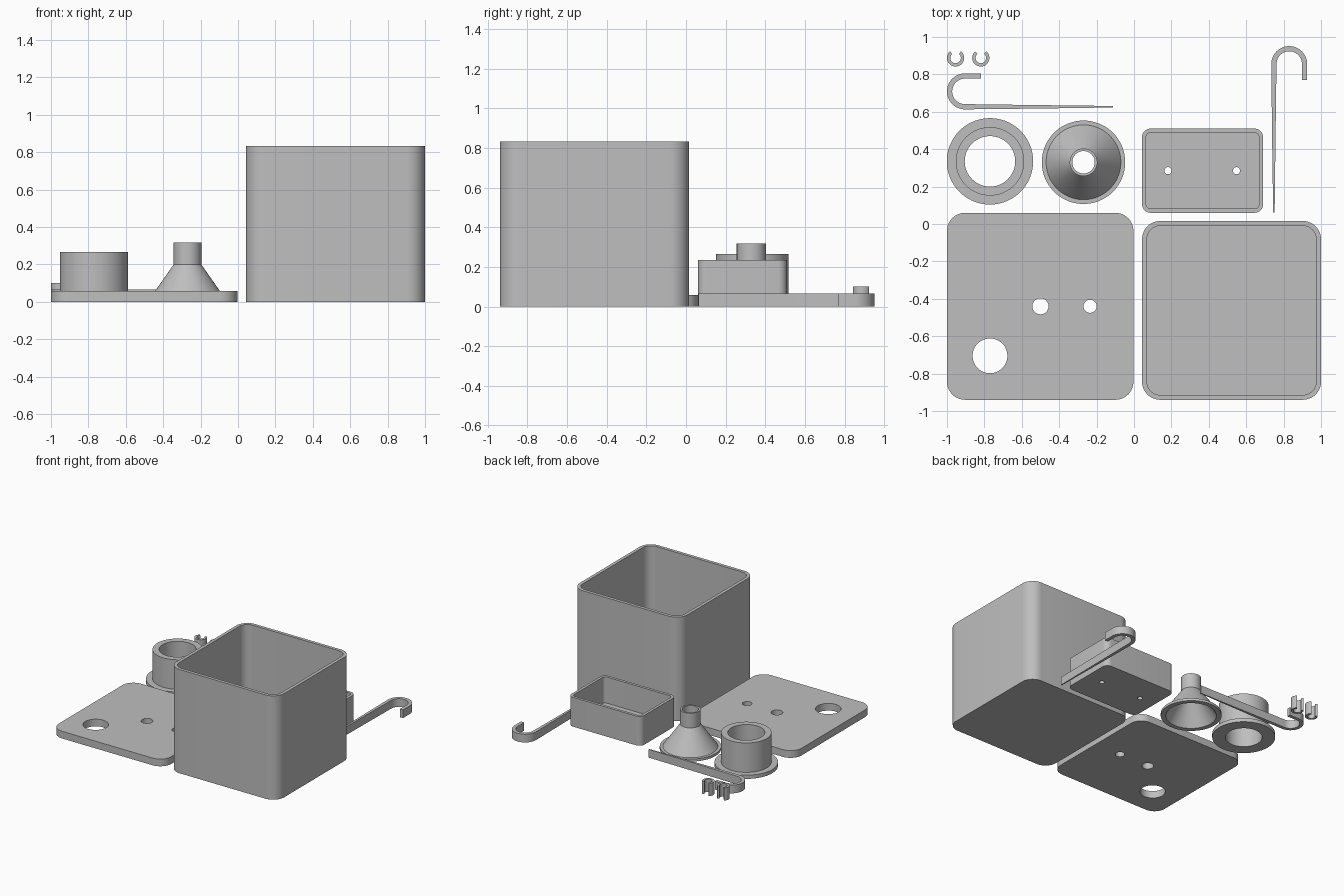
import bpy, bmesh, math
from mathutils import Vector

if "Cube" in bpy.data.objects:
    bpy.data.objects.remove(bpy.data.objects["Cube"])

grey = bpy.data.materials.new("plain grey")
grey.diffuse_color = (0.52, 0.52, 0.52, 1)
grey.use_nodes = True
grey.node_tree.nodes["Principled BSDF"].inputs["Base Color"].default_value = grey.diffuse_color


def finish(bm, name):
    bmesh.ops.recalc_face_normals(bm, faces=bm.faces)
    me = bpy.data.meshes.new(name)
    bm.to_mesh(me)
    bm.free()
    me.materials.append(grey)
    ob = bpy.data.objects.new(name, me)
    bpy.context.collection.objects.link(ob)
    return ob


def smooth(ob):
    bpy.ops.object.select_all(action='DESELECT')
    ob.select_set(True)
    bpy.context.view_layer.objects.active = ob
    bpy.ops.object.shade_smooth_by_angle(angle=math.radians(30))


def prism(name, outline, z0, z1):
    """Extrude a flat outline upward."""
    bm = bmesh.new()
    low = [bm.verts.new((x, y, z0)) for x, y in outline]
    high = [bm.verts.new((x, y, z1)) for x, y in outline]
    bm.faces.new(low[::-1])
    bm.faces.new(high)
    n = len(low)
    for i in range(n):
        j = (i + 1) % n
        bm.faces.new((low[i], low[j], high[j], high[i]))
    return finish(bm, name)


def arc(cx, cy, r, a0, a1, n):
    return [(cx + r * math.cos(math.radians(a0 + (a1 - a0) * i / n)),
             cy + r * math.sin(math.radians(a0 + (a1 - a0) * i / n)))
            for i in range(n + 1)]


def rounded(x0, x1, y0, y1, r):
    corners = [(x1 - r, y1 - r), (x0 + r, y1 - r), (x0 + r, y0 + r), (x1 - r, y0 + r)]
    return [p for k, (cx, cy) in enumerate(corners)
            for p in arc(cx, cy, r, 90 * k, 90 * k + 90, 10)]


def cut(ob, cutters):
    """Subtract the cutters and bake the result."""
    for c in cutters:
        c.hide_render = True
        m = ob.modifiers.new("cut", 'BOOLEAN')
        m.operation, m.solver, m.object = 'DIFFERENCE', 'EXACT', c
    dg = bpy.context.evaluated_depsgraph_get()
    me = bpy.data.meshes.new_from_object(ob.evaluated_get(dg))
    ob.modifiers.clear()
    ob.data = me
    for c in cutters:
        bpy.data.objects.remove(c)
    smooth(ob)


def hole(x, y, r):
    return prism("hole_cutter", arc(x, y, r, 0, 360, 48)[:-1], -0.1, 0.15)


def lathe(name, cx, cy, profile, n=72):
    """Revolve a closed radius/height profile around a vertical axis."""
    bm = bmesh.new()
    rings = [[bm.verts.new((cx + r * math.cos(2 * math.pi * i / n),
                            cy + r * math.sin(2 * math.pi * i / n), z))
              for r, z in profile] for i in range(n)]
    m = len(profile)
    for i in range(n):
        a, b = rings[i], rings[(i + 1) % n]
        for k in range(m):
            q = (k + 1) % m
            bm.faces.new((a[k], b[k], b[q], a[q]))
    smooth(finish(bm, name))


# Flat lid with three holes
lid = prism("lid", rounded(-1, -0.003, -0.94, 0.06, 0.097), 0, 0.058)
cut(lid, [hole(-0.50, -0.44, 0.043), hole(-0.235, -0.44, 0.035),
          hole(-0.77, -0.705, 0.093)])

# Large open box
box = prism("box", rounded(0.043, 1, -0.94, 0.016, 0.097), 0, 0.833)
cut(box, [prism("box_cutter", rounded(0.069, 0.974, -0.914, -0.010, 0.071), 0.026, 1)])

# Small open tray with two floor holes
tray = prism("tray", rounded(0.043, 0.69, 0.06, 0.51, 0.045), 0, 0.235)
cut(tray, [prism("tray_cutter", rounded(0.065, 0.668, 0.082, 0.488, 0.023), 0.025, 1),
           hole(0.182, 0.285, 0.019), hole(0.548, 0.285, 0.019)])

# Flanged collar
lathe("collar", -0.77, 0.335, [(0.135, 0), (0.231, 0), (0.231, 0.03),
                               (0.183, 0.03), (0.183, 0.266), (0.135, 0.266)])

# Funnel with rim and spout
lathe("funnel", -0.27, 0.33, [(0.186, 0), (0.223, 0), (0.223, 0.02), (0.2, 0.02),
                              (0.074, 0.2), (0.074, 0.318), (0.06, 0.318), (0.06, 0.19)])

# J-shaped hooks with a tapering shank
R_OUT, R_IN = 0.096, 0.068
hook = [(0.085, R_OUT)] + arc(0, 0, R_OUT, 90, 270, 28)
hook += [(0.37, -0.092), (0.793, -0.086), (0.793, -0.078), (0.37, -0.073)]
hook += arc(0, 0, R_IN, 270, 90, 28) + [(0.085, R_IN)]
smooth(prism("left_hook", [(x - 0.904, y + 0.709) for x, y in hook], 0, 0.066))
smooth(prism("right_hook", [(y + 0.83, -x + 0.855) for x, y in hook], 0, 0.066))

# Two small C-shaped clips
for side, cx in (("left", -0.954), ("right", -0.819)):
    ring = arc(cx, 0.888, 0.046, 130, 410, 32) + arc(cx, 0.888, 0.028, 410, 130, 32)
    smooth(prism(side + "_clip", ring, 0, 0.102))
